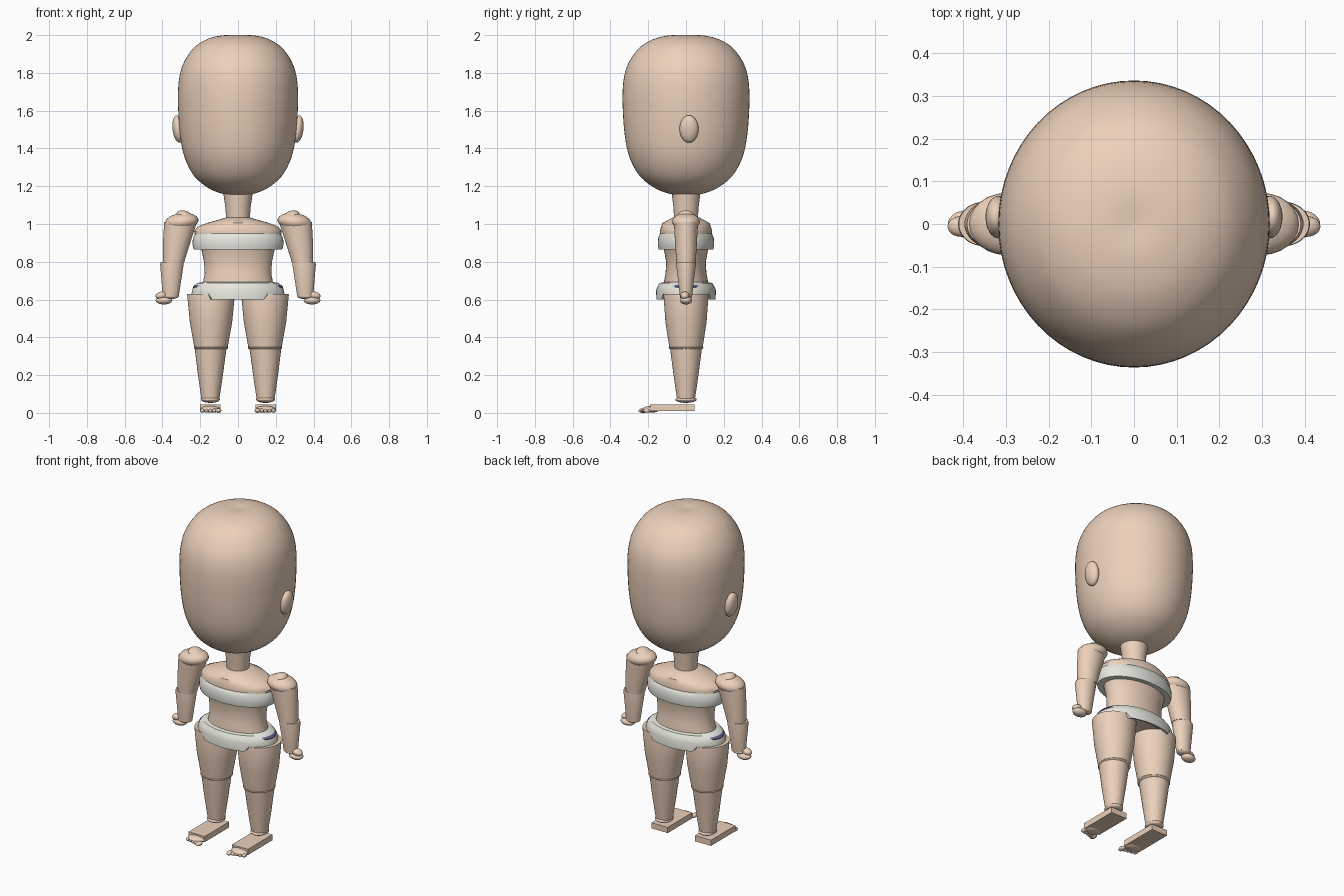
import bpy, bmesh, math
from mathutils import Vector, Matrix

if "Cube" in bpy.data.objects:
    bpy.data.objects.remove(bpy.data.objects["Cube"])


def material(name, rgb):
    m = bpy.data.materials.new(name)
    m.diffuse_color = (*rgb, 1)
    m.use_nodes = True
    m.node_tree.nodes["Principled BSDF"].inputs["Base Color"].default_value = m.diffuse_color
    return m


SKIN = material("skin", (0.84, 0.64, 0.50))
CLOTH = material("cloth", (0.80, 0.80, 0.74))
BLUE = material("blue", (0.10, 0.12, 0.25))


def finish(name, bm, mat, angle=40):
    bmesh.ops.recalc_face_normals(bm, faces=bm.faces)
    me = bpy.data.meshes.new(name)
    bm.to_mesh(me)
    bm.free()
    ob = bpy.data.objects.new(name, me)
    bpy.context.collection.objects.link(ob)
    me.materials.append(mat)
    bpy.ops.object.select_all(action='DESELECT')
    ob.select_set(True)
    bpy.context.view_layer.objects.active = ob
    bpy.ops.object.shade_smooth_by_angle(angle=math.radians(angle))
    return ob


def refine(points, n):
    """Catmull-Rom refinement of a coarse ring list."""
    pts = [Vector(p) for p in points]
    pts = [pts[0]] + pts + [pts[-1]]
    out = []
    for a, b, c, d in zip(pts, pts[1:], pts[2:], pts[3:]):
        for i in range(n):
            t = i / n
            out.append(0.5 * (2*b + (c-a)*t + (2*a-5*b+4*c-d)*t*t + (3*b-a-3*c+d)*t**3))
    return out + [pts[-1]]


def loft(name, rings, mat=SKIN, sides=48, smooth=1, step=None):
    """Elliptical rings given as (centre x, z, radius x, radius y)."""
    if smooth > 1:
        rings = refine(rings, smooth)
    bm = bmesh.new()
    loops = []
    for cx, z, rx, ry in rings:
        loop = []
        for i in range(sides):
            a = 2 * math.pi * i / sides
            x, y = cx + rx*math.cos(a), ry*math.sin(a)
            loop.append(bm.verts.new((x, y, step(x, z) if step else z)))
        loops.append(loop)
    for lo, hi in zip(loops, loops[1:]):
        for i in range(sides):
            j = (i + 1) % sides
            bm.faces.new((lo[i], lo[j], hi[j], hi[i]))
    if not step:
        bm.faces.new(loops[0])
        bm.faces.new(loops[-1])
    return finish(name, bm, mat)


def blob(name, loc, size, tilt=0, mat=SKIN):
    bm = bmesh.new()
    m = Matrix.Translation(loc) @ Matrix.Rotation(tilt, 4, 'Y') @ Matrix.Diagonal((*size, 1))
    bmesh.ops.create_uvsphere(bm, u_segments=24, v_segments=16, radius=1, matrix=m)
    return finish(name, bm, mat)


def box(name, lo, hi):
    lo, hi = Vector(lo), Vector(hi)
    bm = bmesh.new()
    m = Matrix.Translation((lo + hi) / 2) @ Matrix.Diagonal((*(hi - lo), 1))
    bmesh.ops.create_cube(bm, size=1, matrix=m)
    return finish(name, bm, SKIN)


# Head and neck
head = [(1.150, .14), (1.17, .36), (1.20, .54), (1.25, .72), (1.32, .85), (1.40, .93),
        (1.50, .975), (1.60, .995), (1.68, 1), (1.76, .985), (1.83, .935), (1.89, .84),
        (1.94, .71), (1.975, .54), (1.992, .38), (2.0, .2), (1.996, .01)]
loft("head", [(0, z, .318*r, .336*r) for z, r in head], sides=64, smooth=3)
loft("neck", [(0, 1.02, .062, .062), (0, 1.09, .067, .067), (0, 1.18, .08, .078)])

# Torso
loft("torso", [(0, .62, .20, .12), (0, .69, .185, .118), (0, .74, .176, .108),
               (0, .80, .180, .105), (0, .87, .195, .118), (0, .92, .222, .135),
               (0, .96, .232, .138), (0, .985, .215, .132), (0, 1.005, .165, .125),
               (0, 1.035, .06, .07)])

# Chest band
loft("chest_band", [(0, .868, .19, .11), (0, .866, .234, .145), (0, .89, .241, .149),
                    (0, .925, .239, .147), (0, .95, .226, .138), (0, .958, .205, .125)], CLOTH)

# Briefs: outer wrap drops lower at front and back, blue lining shows at the hips
def drop(x, z):
    return z - .03 if z < .635 and abs(x) < .155 else z

loft("briefs", [(0, .632, .235, .145), (0, .63, .246, .157), (0, .65, .243, .158),
                (0, .67, .234, .15), (0, .688, .215, .138), (0, .693, .18, .112)],
     CLOTH, sides=64, step=drop)
loft("briefs_lining", [(0, .622, .215, .13), (0, .65, .234, .138), (0, .667, .24, .142),
                       (0, .677, .230, .138), (0, .684, .20, .12)], BLUE)

for side, s in (("left", 1), ("right", -1)):
    # Ears
    blob(f"{side}_ear", (s*.317, .016, 1.503), (.030, .05, .073), s*.12)

    # Arm
    loft(f"{side}_upper_arm", [(s*.341, .795, .055, .051), (s*.325, .90, .072, .058),
                               (s*.304, 1.01, .087, .064)])
    blob(f"{side}_shoulder", (s*.298, 0, 1.012), (.089, .073, .046), s*.12)
    blob(f"{side}_shoulder_peak", (s*.280, 0, 1.032), (.052, .05, .036), -s*.5)
    loft(f"{side}_forearm", [(s*.356, .615, .042, .032), (s*.350, .785, .062, .052),
                             (s*.350, .80, .060, .051)])
    blob(f"{side}_wrist", (s*.358, 0, .618), (.043, .033, .016))
    blob(f"{side}_palm", (s*.392, 0, .596), (.044, .032, .022))
    blob(f"{side}_thumb", (s*.405, -.006, .622), (.032, .024, .02), s*.2)

    # Leg
    loft(f"{side}_thigh", [(s*.143, .345, .088, .088), (s*.143, .48, .112, .109),
                           (s*.143, .625, .126, .119), (s*.143, .63, .125, .118)])
    blob(f"{side}_knee", (s*.143, 0, .345), (.091, .092, .018))
    loft(f"{side}_shin", [(s*.146, .07, .047, .047), (s*.146, .20, .066, .066),
                          (s*.145, .34, .084, .084)])
    blob(f"{side}_ankle", (s*.146, 0, .071), (.05, .056, .018))

    # Foot and toes
    cx = s * .146
    box(f"{side}_foot", (cx-.054, -.19, .01), (cx+.054, .045, .045))
    blob(f"{side}_toe_base", (cx, -.185, .019), (.054, .045, .018))
    for i in range(5):
        big = (.016, .026, .012) if i == 0 else (.012, .02, .011)
        blob(f"{side}_toe_{i+1}", (cx + s*(i-2)*.021, -.226 + .005*i, .012), big)
